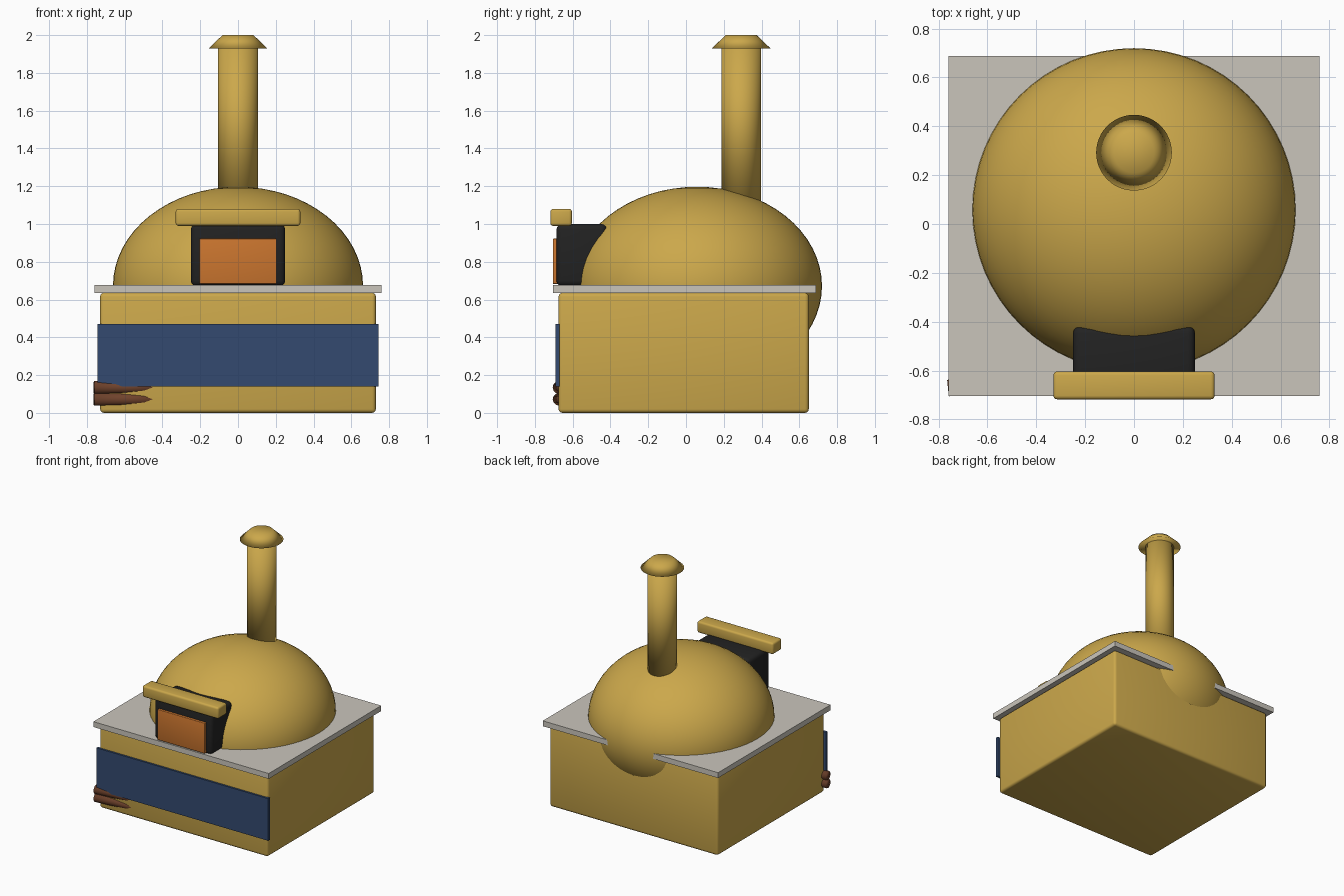
import bpy
import math

cube = bpy.data.objects.get("Cube")
if cube:
    bpy.data.objects.remove(cube, do_unlink=True)


def material(name, rgb):
    m = bpy.data.materials.new(name)
    m.use_nodes = True
    m.diffuse_color = (*rgb, 1)
    m.node_tree.nodes["Principled BSDF"].inputs["Base Color"].default_value = (*rgb, 1)
    return m


gold = material("ochre_plaster", (0.60, 0.39, 0.07))
stone = material("pale_stone", (0.59, 0.56, 0.50))
blue = material("navy_blue", (0.033, 0.068, 0.16))
black = material("soot_black", (0.016, 0.016, 0.016))
orange = material("ember_orange", (0.60, 0.18, 0.028))
brown = material("bark_brown", (0.16, 0.055, 0.025))


def finish(name, mat):
    ob = bpy.context.object
    ob.name = ob.data.name = name
    ob.data.materials.append(mat)
    return ob


def box(name, mat, x, y, z, bevel=0):
    """Box from (min, max) ranges, with optional rounded edges."""
    spans = (x, y, z)
    bpy.ops.mesh.primitive_cube_add(size=1, location=[(a + b) / 2 for a, b in spans])
    ob = finish(name, mat)
    ob.scale = [b - a for a, b in spans]
    bpy.ops.object.transform_apply(location=False, rotation=False, scale=True)
    if bevel:
        mod = ob.modifiers.new("rounded_edges", "BEVEL")
        mod.width = bevel
        mod.segments = 3
        bpy.ops.object.modifier_apply(modifier=mod.name)
        bpy.ops.object.shade_smooth_by_angle(angle=math.radians(35))
    return ob


def frustum(name, mat, r1, r2, depth, loc, rot=(0, 0, 0), sides=48):
    bpy.ops.mesh.primitive_cone_add(vertices=sides, radius1=r1, radius2=r2,
                                    depth=depth, location=loc, rotation=rot)
    ob = finish(name, mat)
    bpy.ops.object.shade_smooth()
    return ob


# Plinth and worktop
box("base", gold, (-0.73, 0.73), (-0.675, 0.65), (0, 0.635), 0.02)
box("worktop", stone, (-0.76, 0.76), (-0.705, 0.688), (0.635, 0.677))
box("front_band", blue, (-0.745, 0.745), (-0.69, -0.67), (0.14, 0.47))

# Oven dome, a full squashed sphere that bulges out behind the base
bpy.ops.mesh.primitive_uv_sphere_add(segments=64, ring_count=32, radius=1,
                                     location=(0, 0.058, 0.672))
dome = finish("dome", gold)
dome.scale = (0.662, 0.662, 0.525)
bpy.ops.object.transform_apply(location=False, rotation=False, scale=True)
bpy.ops.object.shade_smooth()

# Mouth with glowing panel and lintel
box("oven_mouth", black, (-0.25, 0.25), (-0.686, -0.418), (0.67, 1.0), 0.03)
box("ember_panel", orange, (-0.205, 0.205), (-0.705, -0.67), (0.683, 0.922), 0.004)
box("lintel", gold, (-0.33, 0.33), (-0.718, -0.604), (0.99, 1.08), 0.015)

# Chimney and cap
frustum("chimney_pipe", gold, 0.105, 0.105, 0.82, (0, 0.292, 1.52))
frustum("chimney_cap", gold, 0.155, 0.082, 0.07, (0, 0.292, 1.965))

# Two logs, angled so that they run into the base
turn, length = 0.1, 0.42
for i, z in enumerate((0.072, 0.135)):
    centre = (-0.762 + math.cos(turn) * length / 2,
              -0.672 + math.sin(turn) * length / 2, z)
    frustum(f"log_{i + 1}", brown, 0.034, 0.034, length, centre,
            (0, math.pi / 2, turn), 12)
